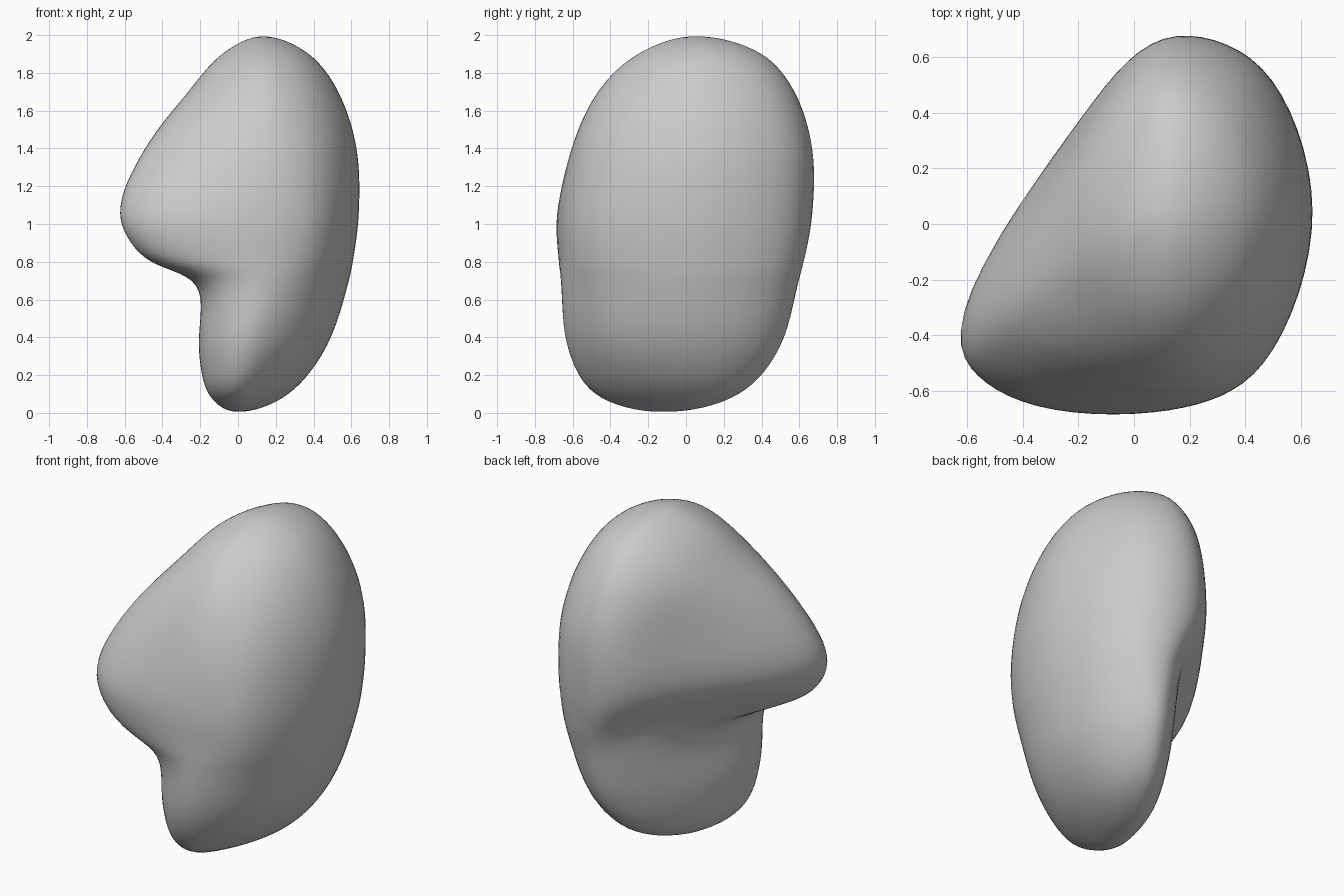
import bpy, bmesh
from mathutils import Vector

if "Cube" in bpy.data.objects:
    bpy.data.objects.remove(bpy.data.objects["Cube"])

# Horizontal cross-sections: height -> eight outline points, counter-clockwise
# (snout side, snout front, front, front right, right, back right, back, left)
SECTIONS = {
    0.10: [(-.165, -.28), (-.11, -.44), (.01, -.495), (.16, -.33), (.27, -.02), (.25, .20), (.13, .30), (-.06, .10)],
    0.35: [(-.215, -.28), (-.15, -.52), (.05, -.64), (.34, -.43), (.475, .0), (.40, .37), (.22, .515), (-.07, .21)],
    0.68: [(-.215, -.36), (-.14, -.58), (.13, -.665), (.42, -.49), (.59, .01), (.465, .48), (.23, .60), (-.04, .30)],
    0.82: [(-.52, -.44), (-.36, -.62), (.13, -.67), (.44, -.52), (.62, .02), (.475, .52), (.19, .635), (-.09, .26)],
    1.05: [(-.655, -.42), (-.43, -.64), (.15, -.67), (.465, -.52), (.65, .04), (.465, .57), (.11, .67), (-.23, .31)],
    1.40: [(-.51, -.30), (-.34, -.51), (.16, -.61), (.47, -.44), (.64, .06), (.45, .565), (.11, .675), (-.19, .36)],
    1.70: [(-.27, -.15), (-.13, -.38), (.15, -.475), (.415, -.31), (.54, .06), (.40, .46), (.12, .585), (-.14, .34)],
    1.90: [(-.09, -.05), (.0, -.20), (.13, -.265), (.30, -.17), (.385, .06), (.30, .32), (.13, .415), (-.02, .25)],
}
BOTTOM, TOP = Vector((-.01, -.12, 0)), Vector((.13, .05, 2))
STEPS = 8


def spline(a, b, c, d, u):
    """Centripetal Catmull-Rom point between b and c."""
    t0 = 0.0
    t1 = t0 + (b - a).length ** 0.5
    t2 = t1 + (c - b).length ** 0.5
    t3 = t2 + (d - c).length ** 0.5
    t = t1 + (t2 - t1) * u

    def mix(p, q, s, e):
        return p + (q - p) * ((t - s) / (e - s))

    ab, bc, cd = mix(a, b, t0, t1), mix(b, c, t1, t2), mix(c, d, t2, t3)
    return mix(mix(ab, bc, t0, t2), mix(bc, cd, t1, t3), t1, t2)


def smooth_ring(points):
    n = len(points)
    return [spline(*(points[(i + k) % n] for k in (-1, 0, 1, 2)), s / STEPS)
            for i in range(n) for s in range(STEPS)]


def through_pole(ring, pole):
    return [Vector((2 * pole.x - p.x, 2 * pole.y - p.y, p.z)) for p in ring]


# Smooth every section, then close both ends with rounded poles
rings = [smooth_ring([Vector((x, y, z)) for x, y in pts]) for z, pts in SECTIONS.items()]
count = len(rings[0])
levels = ([through_pole(rings[0], BOTTOM), [BOTTOM] * count] + rings
          + [[TOP] * count, through_pole(rings[-1], TOP)])

# Loft smoothly between the sections
bm = bmesh.new()
grid = []
last = len(levels) - 3
for i in range(1, last + 1):
    for s in range(STEPS + (i == last)):
        grid.append([bm.verts.new(spline(*(levels[i + k][j] for k in (-1, 0, 1, 2)), s / STEPS))
                     for j in range(count)])
for low, high in zip(grid, grid[1:]):
    for j in range(count):
        k = (j + 1) % count
        bm.faces.new((low[j], low[k], high[k], high[j]))
bmesh.ops.remove_doubles(bm, verts=bm.verts[:], dist=1e-5)

# Even out the surface
for _ in range(12):
    bmesh.ops.smooth_vert(bm, verts=bm.verts[:], factor=0.5,
                          use_axis_x=True, use_axis_y=True, use_axis_z=True)
bmesh.ops.recalc_face_normals(bm, faces=bm.faces[:])
for f in bm.faces:
    f.smooth = True

mesh = bpy.data.meshes.new("rounded_boulder")
bm.to_mesh(mesh)
bm.free()
bpy.context.collection.objects.link(bpy.data.objects.new("rounded_boulder", mesh))
